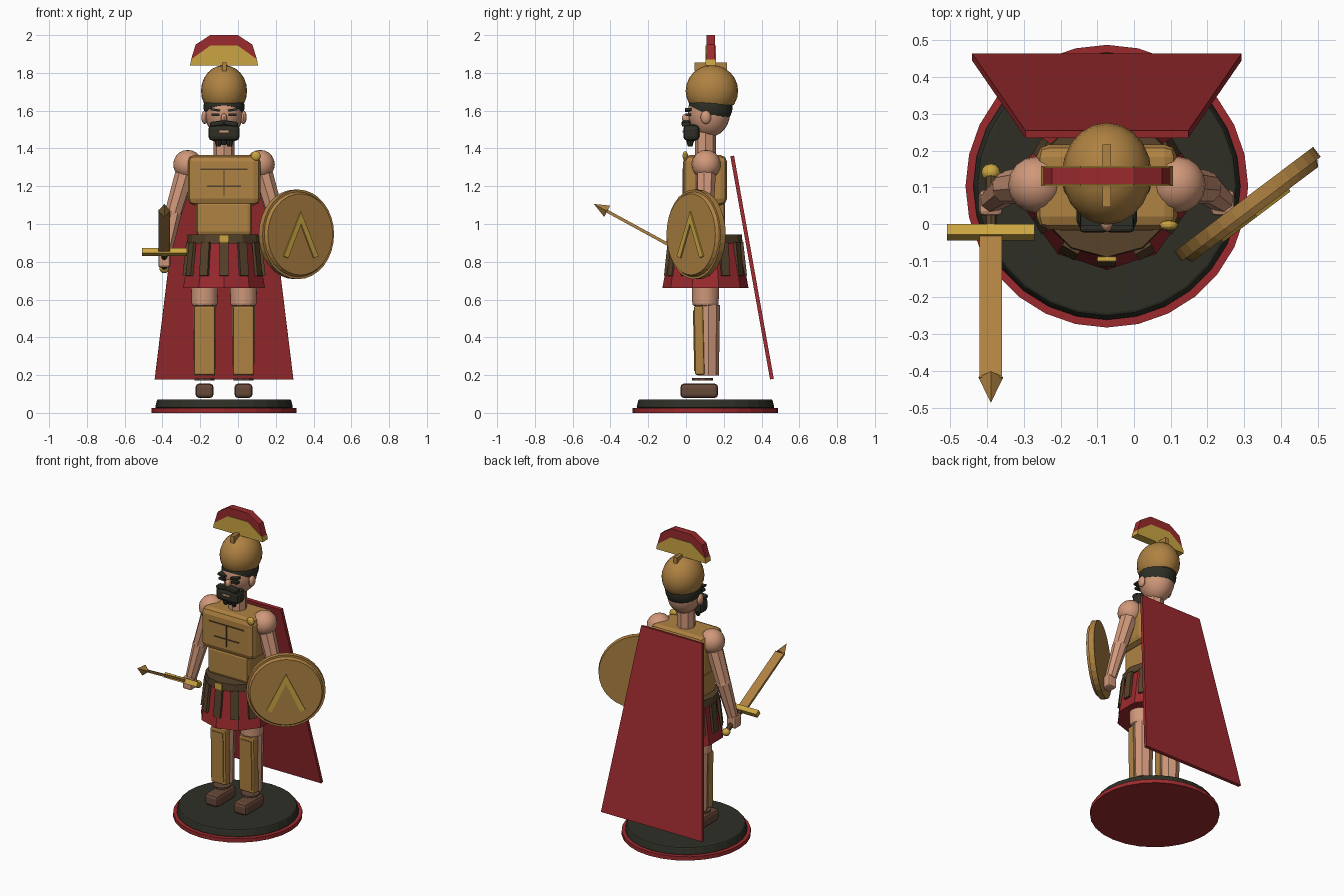
import bpy, bmesh, math
from mathutils import Vector, Matrix

cube = bpy.data.objects.get("Cube")
if cube:
    bpy.data.objects.remove(cube, do_unlink=True)

CX, CY = -0.074, 0.103   # centre line of the figure


def material(name, *srgb):
    lin = [((c / 255 + 0.055) / 1.055) ** 2.4 for c in srgb] + [1]
    m = bpy.data.materials.new(name)
    m.use_nodes = True
    m.diffuse_color = lin
    node = next(n for n in m.node_tree.nodes if n.type == 'BSDF_PRINCIPLED')
    node.inputs["Base Color"].default_value = lin
    return m


RED = material("red_cloth", 155, 42, 46)
BRONZE = material("bronze", 175, 130, 66)
GOLD = material("gold", 202, 165, 66)
SKIN = material("skin", 208, 152, 122)
DARK = material("black_hair", 46, 47, 38)
LEATHER = material("brown_leather", 86, 66, 42)
BOOT = material("boot_brown", 102, 72, 56)


def finish(name, bm, mat, matrix=None, bevel=0, smooth=False):
    if matrix:
        bm.transform(matrix)
    bmesh.ops.recalc_face_normals(bm, faces=bm.faces)
    me = bpy.data.meshes.new(name)
    bm.to_mesh(me)
    bm.free()
    me.materials.append(mat)
    ob = bpy.data.objects.new(name, me)
    bpy.context.scene.collection.objects.link(ob)
    if smooth:
        for p in me.polygons:
            p.use_smooth = True
        me.set_sharp_from_angle(angle=math.radians(40))
    if bevel:
        mod = ob.modifiers.new("bevel", 'BEVEL')
        mod.width = bevel
        mod.segments = 2
        mod.limit_method = 'ANGLE'
    return ob


def box(name, mat, centre, size, bevel=0, rot=None):
    bm = bmesh.new()
    bmesh.ops.create_cube(bm, size=1)
    m = Matrix.Translation(centre) @ (rot or Matrix()) @ Matrix.Diagonal((*size, 1))
    return finish(name, bm, mat, m, bevel)


def rod(name, mat, a, b, r1, r2, sides, bevel=0):
    a, b = Vector(a), Vector(b)
    bm = bmesh.new()
    bmesh.ops.create_cone(bm, cap_ends=True, segments=sides, radius1=r1,
                          radius2=r2, depth=(b - a).length)
    q = Vector((0, 0, 1)).rotation_difference(b - a)
    return finish(name, bm, mat, Matrix.Translation((a + b) / 2) @ q.to_matrix().to_4x4(), bevel)


def ball(name, mat, centre, radii, cut=None, segs=20):
    bm = bmesh.new()
    bmesh.ops.create_uvsphere(bm, u_segments=segs, v_segments=segs // 2 + 2, radius=1)
    bm.transform(Matrix.Translation(centre) @ Matrix.Diagonal((*radii, 1)))
    if cut:   # keep the side the plane normal points to, then cap it
        out = bmesh.ops.bisect_plane(bm, geom=bm.verts[:] + bm.edges[:] + bm.faces[:],
                                     plane_co=cut[0], plane_no=cut[1], clear_inner=True)
        edges = [e for e in out["geom_cut"] if isinstance(e, bmesh.types.BMEdge)]
        bmesh.ops.edgeloop_fill(bm, edges=edges)
    return finish(name, bm, mat, smooth=True)


def plate(name, mat, outline, y, depth):
    """Extrude an x-z outline along y."""
    bm = bmesh.new()
    face = bm.faces.new([bm.verts.new((x, y, z)) for x, z in outline])
    ext = bmesh.ops.extrude_face_region(bm, geom=[face])
    bmesh.ops.translate(bm, vec=(0, depth, 0),
                        verts=[v for v in ext["geom"] if isinstance(v, bmesh.types.BMVert)])
    return finish(name, bm, mat)


def rot(angle, axis):
    return Matrix.Rotation(angle, 4, axis)


# Base
rod("base_rim", RED, (CX, CY, 0), (CX, CY, 0.025), 0.385, 0.385, 28)
rod("base_top", DARK, (CX, CY, 0.025), (CX, CY, 0.072), 0.366, 0.354, 28, 0.008)

# Cape: a tapered slab leaning back
cape = plate("cape", RED, [(CX - 0.367, 0), (CX + 0.367, 0), (CX + 0.222, 1.2), (CX - 0.222, 1.2)], 0, 0.02)
cape.data.transform(Matrix.Translation((0, 0.445, 0.177)) @ rot(math.atan(0.178), 'X'))

# Legs
for s, side in ((-1, "right"), (1, "left")):
    x = CX + s * 0.103
    box(side + "_foot", BOOT, (x, 0.07, 0.117), (0.096, 0.2, 0.077), 0.02)
    rod(side + "_ankle_strap", BOOT, (x, 0.087, 0.172), (x, 0.087, 0.184), 0.056, 0.056, 10)
    rod(side + "_shin", SKIN, (x, 0.118, 0.197), (x, 0.118, 0.57), 0.056, 0.062, 8)
    box(side + "_greave", BRONZE, (x, 0.07, 0.383), (0.112, 0.05, 0.366), 0.01, rot(0.02, 'X'))
    box(side + "_greave_panel", BRONZE, (x, 0.044, 0.383), (0.08, 0.008, 0.32), 0, rot(0.02, 'X'))
    rod(side + "_thigh", SKIN, (x, 0.103, 0.565), (x, 0.103, 0.85), 0.072, 0.08, 10, 0.015)

# Skirt, hanging strips and belt
rod("skirt", RED, (CX, CY, 0.66), (CX, CY, 0.93), 0.228, 0.18, 10)
for i in range(12):
    turn = Matrix.Translation((CX, CY, 0)) @ rot(i * math.tau / 12, 'Z')
    strip = box("skirt_strip", LEATHER, (0, -0.202, 0.815), (0.05, 0.016, 0.18), 0, rot(-0.11, 'X'))
    strip.data.transform(turn)
rod("belt", LEATHER, (CX, CY, 0.898), (CX, CY, 0.945), 0.196, 0.193, 12)
box("belt_buckle", GOLD, (CX, -0.096, 0.922), (0.055, 0.016, 0.042), 0.006)

# Cuirass
box("abdomen", BRONZE, (CX, 0.1, 1.03), (0.296, 0.215, 0.19), 0.025)
box("chest", BRONZE, (CX, 0.101, 1.232), (0.384, 0.232, 0.266), 0.035)
box("chest_line", LEATHER, (CX, -0.016, 1.29), (0.25, 0.006, 0.007))
box("rib_line", LEATHER, (CX, -0.016, 1.2), (0.18, 0.006, 0.007))
box("breast_line", LEATHER, (CX, -0.016, 1.22), (0.007, 0.006, 0.14))
ball("cape_clasp", GOLD, (0.095, -0.004, 1.36), (0.026, 0.014, 0.026), segs=12)

# Arms
for s, side in ((-1, "right"), (1, "left")):
    shoulder = (CX + s * 0.192, 0.107, 1.315)
    elbow = (CX + s * 0.268, 0.1, 1.06)
    wrist = (CX + s * 0.312, 0.066, 0.84)
    ball(side + "_shoulder", SKIN, shoulder, (0.077, 0.077, 0.077), segs=16)
    rod(side + "_upper_arm", SKIN, shoulder, elbow, 0.055, 0.046, 8)
    ball(side + "_elbow", SKIN, elbow, (0.046, 0.046, 0.046), segs=10)
    rod(side + "_forearm", SKIN, elbow, wrist, 0.046, 0.034, 8)
    box(side + "_hand", SKIN, (CX + s * 0.316, 0.058, 0.81), (0.064, 0.07, 0.08), 0.012)

# Sword, pointing forward and up
grip = Vector((-0.39, -0.022, 0.852))
along = Vector((0, -0.878, 0.479))
tilt = rot(-math.atan2(0.479, 0.878), 'X')
box("sword_guard", GOLD, grip, (0.238, 0.034, 0.032), 0, tilt)
box("sword_blade", BRONZE, grip + along * 0.23, (0.062, 0.45, 0.016), 0, tilt)
rod("sword_tip", BRONZE, grip + along * 0.45, grip + along * 0.53, 0.034, 0, 4)
rod("sword_grip", LEATHER, grip, grip - along * 0.18, 0.016, 0.016, 8)
ball("sword_pommel", GOLD, grip - along * 0.185, (0.026, 0.024, 0.024), segs=12)

# Shield, turned outwards on the left arm
turn = Matrix.Translation((0.312, 0.05, 0.945)) @ rot(math.radians(37), 'Z')
parts = [rod("shield_rim", BRONZE, (0, 0.022, 0), (0, -0.012, 0), 0.237, 0.237, 32),
         rod("shield_face", BRONZE, (0, -0.012, 0), (0, -0.03, 0), 0.225, 0.215, 32)]
outline = [(0, 0.12), (0.115, -0.115), (0.085, -0.125), (0, 0.055), (-0.085, -0.125), (-0.115, -0.115)]
parts.append(plate("shield_chevron", GOLD, outline, -0.038, 0.009))
for p in parts:
    p.data.transform(turn)

# Head
rod("neck", SKIN, (CX, CY, 1.34), (CX, CY, 1.52), 0.055, 0.055, 8)
ball("head", SKIN, (CX, 0.122, 1.59), (0.102, 0.112, 0.13))
ball("hair", DARK, (CX, 0.13, 1.62), (0.109, 0.117, 0.11), ((CX, 0.06, 1.605), (0, 0.5, 1)))
ball("nose", SKIN, (CX, 0.004, 1.56), (0.017, 0.026, 0.026), segs=10)
box("beard", DARK, (CX, 0.028, 1.483), (0.165, 0.085, 0.085), 0.022)
for i in (-1, 0, 1):
    rod("beard_tuft", DARK, (CX + i * 0.03, 0.022, 1.46), (CX + i * 0.03, 0.022, 1.41 + 0.008 * (i == 0)), 0.026, 0.012, 8)
box("mouth", SKIN, (CX, -0.015, 1.49), (0.05, 0.006, 0.01))
for s, side in ((-1, "right"), (1, "left")):
    ball(side + "_ear", SKIN, (CX + s * 0.102, 0.105, 1.565), (0.018, 0.028, 0.036), segs=12)
    box(side + "_eye", DARK, (CX + s * 0.045, 0.012, 1.578), (0.042, 0.03, 0.014))
    box(side + "_brow", DARK, (CX + s * 0.046, 0.012, 1.604), (0.052, 0.036, 0.012), 0, rot(-s * 0.15, 'Y'))
    box(side + "_moustache", DARK, (CX + s * 0.036, 0, 1.532), (0.075, 0.045, 0.026), 0.009, rot(s * 0.15, 'Y'))

# Helmet and crest
ball("helmet", BRONZE, (CX, 0.137, 1.705), (0.122, 0.139, 0.136), ((CX, 0, 1.63), (0, 0, 1)))
box("crest_mount", BRONZE, (CX, 0.131, 1.832), (0.024, 0.17, 0.045))


def both_sides(right):
    """Close a half outline by mirroring it across the centre line."""
    return [(CX + x, z) for x, z in right] + [(CX - x, z) for x, z in reversed(right)]


plate("crest_holder", GOLD, both_sides([(0.18, 1.84), (0.174, 1.872), (0.072, 1.945)]), 0.104, 0.054)
arc = [(0.174, 1.872), (0.15, 1.95), (0.073, 2.0)]
plate("crest_plume", RED, both_sides(arc) + [(CX - 0.072, 1.945), (CX + 0.072, 1.945)], 0.108, 0.046)
